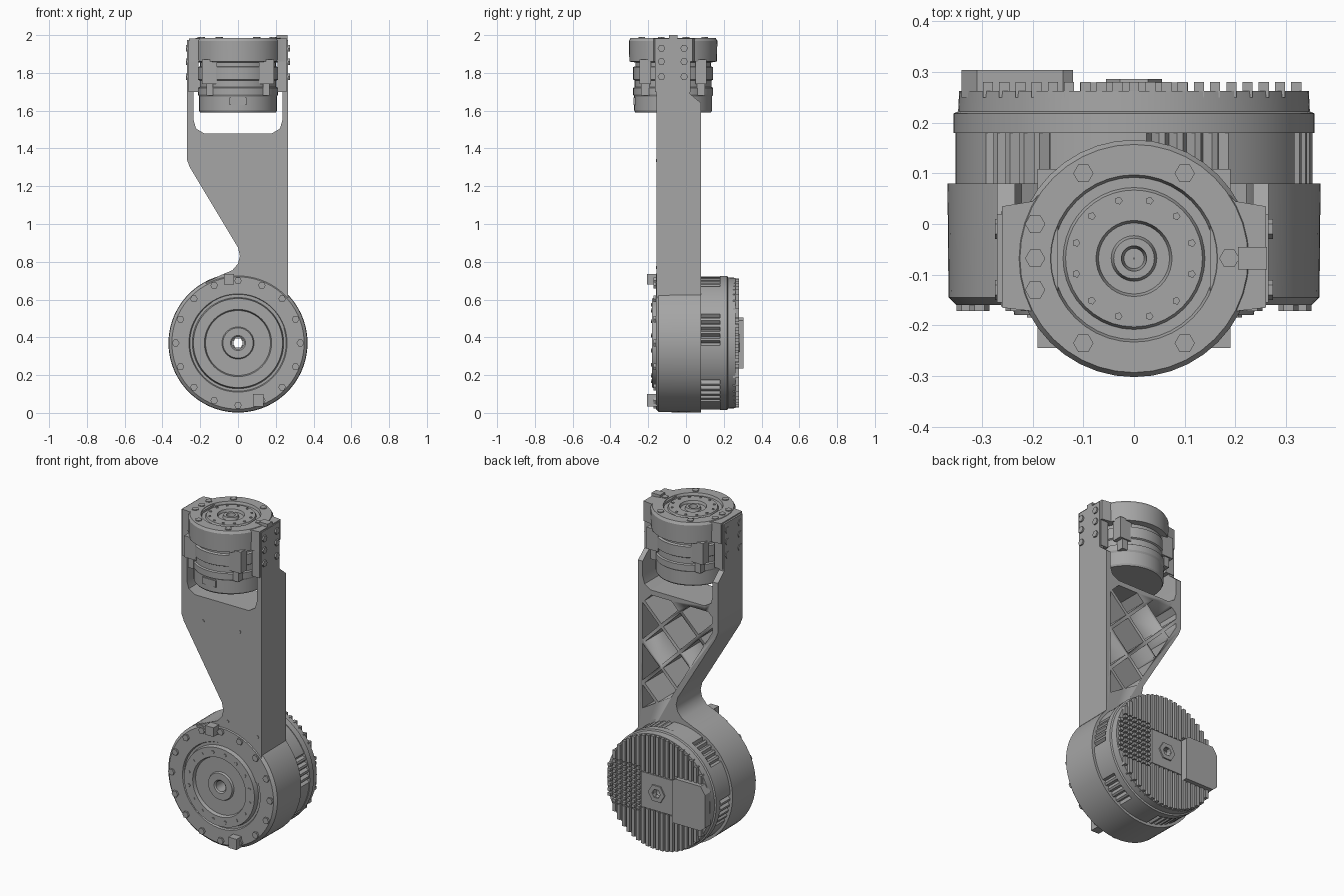
import bpy, bmesh
from math import sin, cos, pi, sqrt
from mathutils import Vector

if "Cube" in bpy.data.objects:
    bpy.data.objects.remove(bpy.data.objects["Cube"])

grey = bpy.data.materials.new("mid grey")
grey.use_nodes = True
grey.diffuse_color = (0.38, 0.38, 0.38, 1)
grey.node_tree.nodes["Principled BSDF"].inputs["Base Color"].default_value = grey.diffuse_color

PLACE = {"x": lambda u, v, t: (t, u, v),
         "y": lambda u, v, t: (u, t, v),
         "z": lambda u, v, t: (u, v, t)}


def finish(name, bm):
    bmesh.ops.recalc_face_normals(bm, faces=bm.faces)
    mesh = bpy.data.meshes.new(name)
    bm.to_mesh(mesh)
    bm.free()
    mesh.materials.append(grey)
    ob = bpy.data.objects.new(name, mesh)
    bpy.context.collection.objects.link(ob)
    bpy.ops.object.select_all(action="DESELECT")
    ob.select_set(True)
    bpy.context.view_layer.objects.active = ob
    bpy.ops.object.shade_smooth_by_angle(angle=0.5)
    return ob


def prisms(name, axis, parts):
    """One object from (outline, start, end) extrusions."""
    bm = bmesh.new()
    for pts, a, b in parts:
        ends = [[bm.verts.new(PLACE[axis](u, v, t)) for u, v in pts] for t in (a, b)]
        for ring in ends:
            bm.faces.new(ring)
        n = len(pts)
        for i in range(n):
            j = (i + 1) % n
            bm.faces.new((ends[0][i], ends[0][j], ends[1][j], ends[1][i]))
    return finish(name, bm)


def lathe(name, axis, centre, profile, n=64, turn=0.0, scale=lambda i, r: 1):
    """Revolve a closed (radius, height) loop."""
    bm = bmesh.new()
    rings = []
    for i in range(n):
        a = 2 * pi * i / n + turn
        rings.append([bm.verts.new(PLACE[axis](centre[0] + r * scale(i, r) * cos(a),
                                               centre[1] + r * scale(i, r) * sin(a), t))
                      for r, t in profile])
    m = len(profile)
    for i in range(n):
        p, q = rings[i], rings[(i + 1) % n]
        for k in range(m):
            l = (k + 1) % m
            bm.faces.new((p[k], q[k], q[l], p[l]))
    return finish(name, bm)


def rect(u0, v0, u1, v1):
    return [(u0, v0), (u1, v0), (u1, v1), (u0, v1)]


def ngon(c, r, n=6, turn=0.0):
    return [(c[0] + r * cos(2 * pi * i / n + turn), c[1] + r * sin(2 * pi * i / n + turn))
            for i in range(n)]


def clip(poly, hull):
    """Clip a polygon by a convex counter-clockwise hull."""
    for i in range(len(hull)):
        a, b = Vector(hull[i]), Vector(hull[(i + 1) % len(hull)])
        nrm = Vector((a.y - b.y, b.x - a.x))
        out = []
        for k in range(len(poly)):
            p, q = Vector(poly[k - 1]), Vector(poly[k])
            dp, dq = nrm.dot(p - a), nrm.dot(q - a)
            if (dp < 0) != (dq < 0):
                out.append(p.lerp(q, dp / (dp - dq)))
            if dq >= 0:
                out.append(q)
        poly = out
        if len(poly) < 3:
            return []
    return poly


def area(p):
    return abs(sum(p[i - 1][0] * p[i][1] - p[i][0] * p[i - 1][1] for i in range(len(p)))) / 2


# Leg body: one outline with the fork recess
leg = prisms("leg_body", "y", [([
    (0.265, 0.45), (0.265, 1.62), (0.235, 1.62), (0.235, 1.55), (0.222, 1.505), (0.18, 1.48),
    (-0.18, 1.48), (-0.222, 1.505), (-0.235, 1.55), (-0.235, 1.62), (-0.27, 1.62),
    (-0.27, 1.34), (-0.255, 1.3), (0, 0.875), (0.01, 0.83), (0, 0.79), (-0.03, 0.755),
    (-0.09, 0.73), (-0.17, 0.69), (-0.1, 0.45)], -0.155, 0.08)])

# Truss pockets cut from the back, leaving diagonal ribs
hull = [(0.235, 0.75), (0.235, 1.45), (-0.235, 1.45), (-0.235, 1.335), (0.045, 0.865)]
step, rib = 0.125, 0.014
cells = []
for i in range(-4, 5):
    for j in range(8):
        if (i + j) % 2 == 0:
            c = (0.235 + i * step, 0.78 + j * step)
            cell = clip(ngon(c, step - rib, 4), hull)
            if cell and area(cell) > 0.001:
                cells.append((cell, -0.1, 0.12))
cutter = prisms("pocket_cutter", "y", cells)
cutter.hide_render = True
cutter.hide_set(True)
cut = leg.modifiers.new("pockets", "BOOLEAN")
cut.object = cutter
cut.solver = "EXACT"

prisms("leg_front_screws", "y", [(ngon((x, z), 0.009), -0.158, -0.15)
                                 for x, z in ((-0.125, 1.335), (0.12, 1.335), (0.04, 0.77), (0.24, 0.73))])

# Fork prongs, pads and side bolts
prong = [(-0.155, 1.6), (0.08, 1.6), (0.08, 1.64), (0.02, 1.69), (0.02, 1.975), (-0.155, 1.975)]
prisms("fork_prongs", "x", [(prong, 0.235, 0.265), (prong, -0.27, -0.235)])
pad = rect(-0.163, 1.7, 0.025, 1.97)
prisms("fork_pads", "x", [(pad, 0.208, 0.258), (pad, -0.262, -0.208)])
prisms("fork_bolts", "x", [(ngon((y, z), 0.02), s * 0.26, s * 0.274)
                           for s in (-1, 1) for y in (-0.13, -0.01) for z in (1.78, 1.86, 1.93)])

# Upper motor, upright axis
TOP = (0, -0.068)
lathe("upper_motor_body", "z", TOP, [
    (0.001, 1.59), (0.2, 1.59), (0.206, 1.6), (0.206, 1.675), (0.212, 1.685), (0.212, 1.72),
    (0.204, 1.725), (0.204, 1.76), (0.212, 1.765), (0.212, 1.83), (0.2, 1.835), (0.2, 1.855),
    (0.232, 1.86), (0.234, 1.97), (0.225, 1.985), (0.165, 1.985), (0.16, 1.97), (0.14, 1.97),
    (0.135, 1.98), (0.075, 1.98), (0.07, 1.965), (0.045, 1.965), (0.04, 1.98), (0.025, 1.98),
    (0.02, 1.94), (0.001, 1.94)], 40)
for side, name in ((1, "left_ear"), (-1, "right_ear")):
    prisms(name, "z", [([(side * x, y) for x, y in
                         ((0.15, -0.2), (0.2, -0.172), (0.26, -0.165), (0.26, 0.035), (0.2, 0.045), (0.15, 0.1))],
                        1.86, 1.982)])
prisms("upper_motor_key", "z", [(rect(0.205, -0.09, 0.262, -0.045), 1.9, 2.0)])
bolts = [(0.1 * s, y) for s in (-1, 1) for y in (0.1, -0.235)]
bolts += [(0.188, -0.068), (-0.195, 0), (-0.195, -0.068), (-0.195, -0.13)]
prisms("upper_motor_bolts", "z", [(ngon(c, 0.02), 1.96, 1.99) for c in bolts])
prisms("upper_face_screws", "z", [(ngon(c, 0.008, 5), 1.96, 1.984) for c in ngon(TOP, 0.118, 12, 0.26)])
prisms("upper_motor_label", "y", [(rect(-0.045, 1.63, 0.045, 1.67), -0.278, -0.25)])

# Clips hanging from the upper flange, front and back
clips = []
for x in (-0.15, 0.15):
    for y in (-0.215, 0.079):
        clips.append((rect(x - 0.04, y - 0.03, x + 0.04, y + 0.03), 1.74, 1.87))
        clips.append((rect(x - 0.018, y - 0.022, x + 0.018, y + 0.022), 1.68, 1.74))
prisms("upper_motor_clips", "z", clips)

# Lower motor, axis front to back, with a through hole
LOW = (0, 0.37)
lathe("lower_housing", "y", LOW, [
    (0.032, 0.08), (0.032, -0.165), (0.04, -0.172), (0.08, -0.172), (0.085, -0.16), (0.172, -0.16),
    (0.178, -0.18), (0.236, -0.18), (0.242, -0.15), (0.255, -0.15), (0.26, -0.16),
    (0.35, -0.16), (0.366, -0.145), (0.368, 0.08)], 72)
lathe("finned_ring", "y", LOW, [(0.032, 0.07), (0.352, 0.07), (0.352, 0.19), (0.032, 0.19)], 180,
      scale=lambda i, r: 0.95 if r > 0.3 and i // 15 % 2 == 0 and i % 3 == 0 else 1)
lathe("rear_cover", "y", LOW, [(0.032, 0.18), (0.356, 0.18), (0.356, 0.218), (0.347, 0.222),
                               (0.345, 0.262), (0.032, 0.262)], 64)
lathe("rear_hub_plate", "y", LOW, [(0.032, 0.25), (0.15, 0.25), (0.15, 0.279), (0.032, 0.279)], 4, pi / 4)
lathe("rear_hub_nut", "y", LOW, [(0.028, 0.26), (0.058, 0.26), (0.055, 0.286), (0.028, 0.286)], 6)

# Rear cooling fins: full bars, interrupted by the hub, plug and pin field
fins = []
for k in range(-10, 11):
    x = k * 0.032
    h = sqrt(0.342 ** 2 - x * x)
    gap = min(0.11 if abs(x) < 0.12 else 0.135, h)
    for s in (-1, 1):
        if h - gap > 0.01:
            fins.append((rect(x - 0.01, LOW[1] + s * gap, x + 0.01, LOW[1] + s * h), 0.25, 0.28))
    if x > 0.11:
        for m in range(-4, 5):
            if abs(m * 0.03) < h - 0.01:
                z = LOW[1] + m * 0.03
                fins.append((rect(x - 0.01, z - 0.009, x + 0.01, z + 0.009), 0.25, 0.28))
prisms("rear_fins", "y", fins)
prisms("rear_connector", "y", [([(-0.34, 0.26), (-0.31, 0.235), (-0.12, 0.235), (-0.12, 0.49),
                                 (-0.14, 0.505), (-0.31, 0.505), (-0.34, 0.46)], 0.25, 0.304)])

# Front bolts, screws and stop blocks
prisms("flange_bolts", "y", [(ngon(c, 0.02), -0.172, -0.15) for c in ngon(LOW, 0.33, 16)])
prisms("face_screws", "y", [(ngon(c, 0.01, 5), -0.184, -0.17) for c in ngon(LOW, 0.207, 16, 0.2)])
prisms("stop_blocks", "y", [(rect(-0.075, 0.68, -0.02, 0.735), -0.207, -0.14),
                            (rect(0.08, 0.035, 0.135, 0.1), -0.207, -0.14)])
